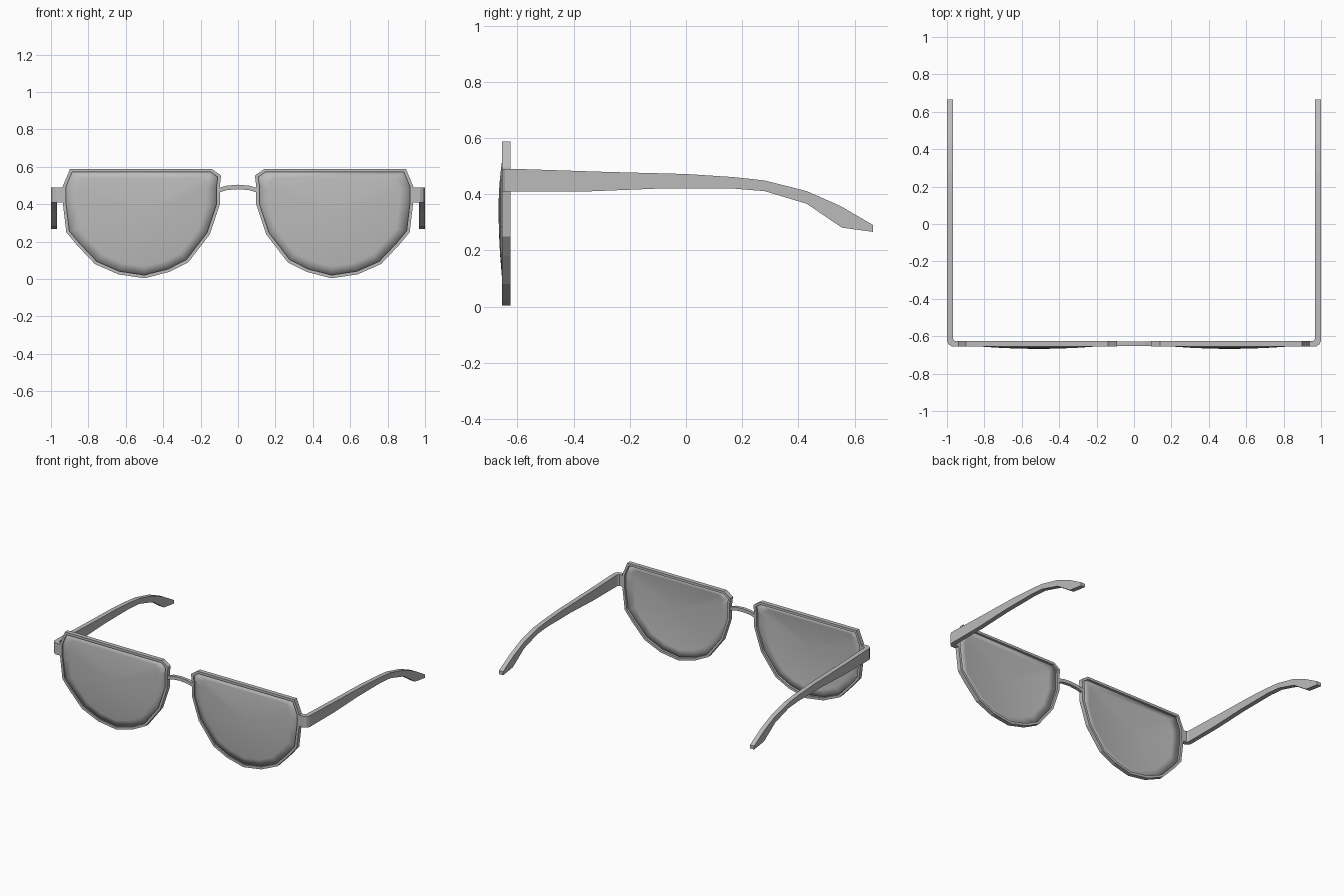
import bpy, bmesh, math
from mathutils import Vector

cube = bpy.data.objects.get("Cube")
if cube:
    bpy.data.objects.remove(cube, do_unlink=True)

grey = bpy.data.materials.new("mid_grey")
grey.use_nodes = True
grey.diffuse_color = (0.5, 0.5, 0.5, 1)
grey.node_tree.nodes["Principled BSDF"].inputs["Base Color"].default_value = (0.5, 0.5, 0.5, 1)

FRONT, BACK = -0.655, -0.625


def finish(name, bm, mirror=True, smooth=False):
    """Turn a bmesh into an object, mirrored across the centre if asked."""
    bmesh.ops.recalc_face_normals(bm, faces=bm.faces[:])
    mesh = bpy.data.meshes.new(name)
    bm.to_mesh(mesh)
    bm.free()
    mesh.materials.append(grey)
    obj = bpy.data.objects.new(name, mesh)
    bpy.context.collection.objects.link(obj)
    if smooth:
        for p in mesh.polygons:
            p.use_smooth = True
    if mirror:
        m = obj.modifiers.new("mirror", 'MIRROR')
        m.use_mirror_merge = False
    return obj


def prism(name, points, offset, mirror=True):
    """Extrude a closed outline along an offset vector."""
    bm = bmesh.new()
    face = bm.faces.new([bm.verts.new(p) for p in points])
    ext = bmesh.ops.extrude_face_region(bm, geom=[face], use_keep_orig=True)
    moved = [v for v in ext["geom"] if isinstance(v, bmesh.types.BMVert)]
    bmesh.ops.translate(bm, verts=moved, vec=offset)
    return finish(name, bm, mirror)


def inset(loop, d):
    """Offset a closed outline inward with mitred corners."""
    pts = [Vector(p) for p in loop]
    out = []
    for i, p in enumerate(pts):
        a = (p - pts[i - 1]).normalized()
        b = (pts[(i + 1) % len(pts)] - p).normalized()
        na, nb = Vector((-a.y, a.x)), Vector((-b.y, b.x))
        n = (na + nb).normalized()
        out.append(p + n * d / max(n.dot(na), 0.5))
    return out


def bridge_loops(bm, a, b):
    n = len(a)
    for i in range(n):
        j = (i + 1) % n
        bm.faces.new((a[i], a[j], b[j], b[i]))


# Half-moon lens outline (x, z), counter-clockwise from the inner top corner
outline = [(0.14, 0.588), (0.09, 0.553), (0.097, 0.50), (0.097, 0.40),
           (0.15, 0.24), (0.265, 0.09), (0.37, 0.037), (0.50, 0.004),
           (0.64, 0.025), (0.765, 0.08), (0.86, 0.18), (0.918, 0.25),
           (0.937, 0.41), (0.937, 0.495), (0.898, 0.588)]
inner = inset(outline, 0.017)

# Rim: four loops closed into a ring
bm = bmesh.new()
loops = [[bm.verts.new((p[0], y, p[1])) for p in loop]
         for loop, y in ((outline, FRONT), (outline, BACK), (inner, BACK), (inner, FRONT))]
for k in range(4):
    bridge_loops(bm, loops[k], loops[(k + 1) % 4])
finish("rim", bm)

# Lens: shallow dome made of shrinking rings
bm = bmesh.new()
centre = Vector((0.51, 0.35))
edge = inset(outline, 0.014)
prev = None
for t in (1.0, 0.85, 0.7, 0.5, 0.3, 0.12):
    ring = []
    for p in edge:
        q = centre + (p - centre) * t
        ring.append(bm.verts.new((q.x, -0.643 - 0.022 * (1 - t * t), q.y)))
    if prev:
        bridge_loops(bm, prev, ring)
    prev = ring
bm.faces.new(prev)
lens = finish("lens", bm, smooth=True)
thick = lens.modifiers.new("thickness", 'SOLIDIFY')
thick.thickness = 0.005
thick.offset = 0

# Nose bridge: gently arched bar
xs = [-0.1, -0.06, 0.0, 0.06, 0.1]
arch = [0.487, 0.499, 0.504, 0.499, 0.487]
bar = [(x, -0.651, z) for x, z in zip(xs, arch)]
bar += [(x, -0.651, z - 0.024) for x, z in reversed(list(zip(xs, arch)))]
prism("nose_bridge", bar, (0, 0.022, 0), mirror=False)

# Hinge: wrap-around corner block
plan = [(0.93, FRONT), (0.972, FRONT), (0.99, -0.645), (1.0, -0.625), (1.0, -0.6),
        (0.968, -0.6), (0.967, -0.615), (0.96, BACK), (0.93, BACK)]
prism("hinge", [(x, y, 0.41) for x, y in plan], (0, 0, 0.08))

# Temple arm: side profile with a drooping tip
side = [(-0.6, 0.49), (-0.3, 0.48), (0.0, 0.472), (0.17, 0.461), (0.28, 0.449),
        (0.43, 0.411), (0.55, 0.358), (0.665, 0.291), (0.665, 0.266), (0.555, 0.281),
        (0.43, 0.366), (0.28, 0.411), (0.17, 0.42), (-0.1, 0.42), (-0.35, 0.41), (-0.6, 0.41)]
prism("temple_arm", [(0.968, y, z) for y, z in side], (0.032, 0, 0))
